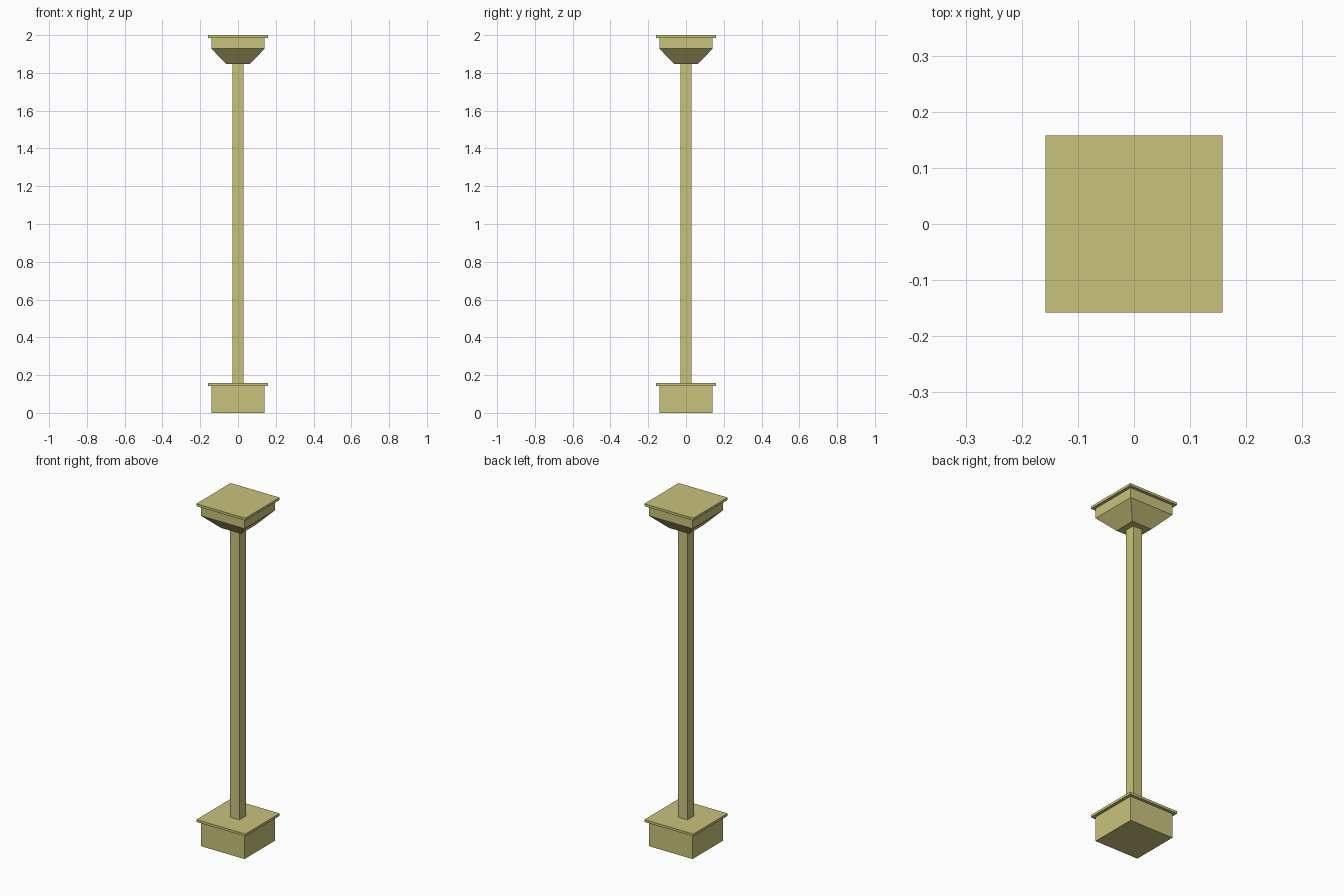
import bpy, bmesh

if "Cube" in bpy.data.objects:
    bpy.data.objects.remove(bpy.data.objects["Cube"])

mat = bpy.data.materials.new("pale_olive")
mat.diffuse_color = (0.584, 0.546, 0.198, 1)
mat.use_nodes = True
mat.node_tree.nodes["Principled BSDF"].inputs["Base Color"].default_value = mat.diffuse_color


def square_part(name, z0, z1, half_bottom, half_top=None):
    """Square block, optionally tapered, between two heights."""
    half_top = half_top or half_bottom
    bm = bmesh.new()
    bmesh.ops.create_cube(bm, size=2)
    for v in bm.verts:
        top = v.co.z > 0
        h = half_top if top else half_bottom
        v.co = (v.co.x * h, v.co.y * h, z1 if top else z0)
    me = bpy.data.meshes.new(name)
    bm.to_mesh(me)
    bm.free()
    me.materials.append(mat)
    ob = bpy.data.objects.new(name, me)
    bpy.context.collection.objects.link(ob)
    return ob


# base
square_part("base_block", 0, 0.143, 0.141)
square_part("base_plate", 0.143, 0.157, 0.158)
# post
square_part("post", 0.157, 1.848, 0.03)
# capital
square_part("capital_taper", 1.848, 1.928, 0.064, 0.141)
square_part("capital_block", 1.928, 1.986, 0.141)
square_part("capital_plate", 1.986, 2.0, 0.158)
